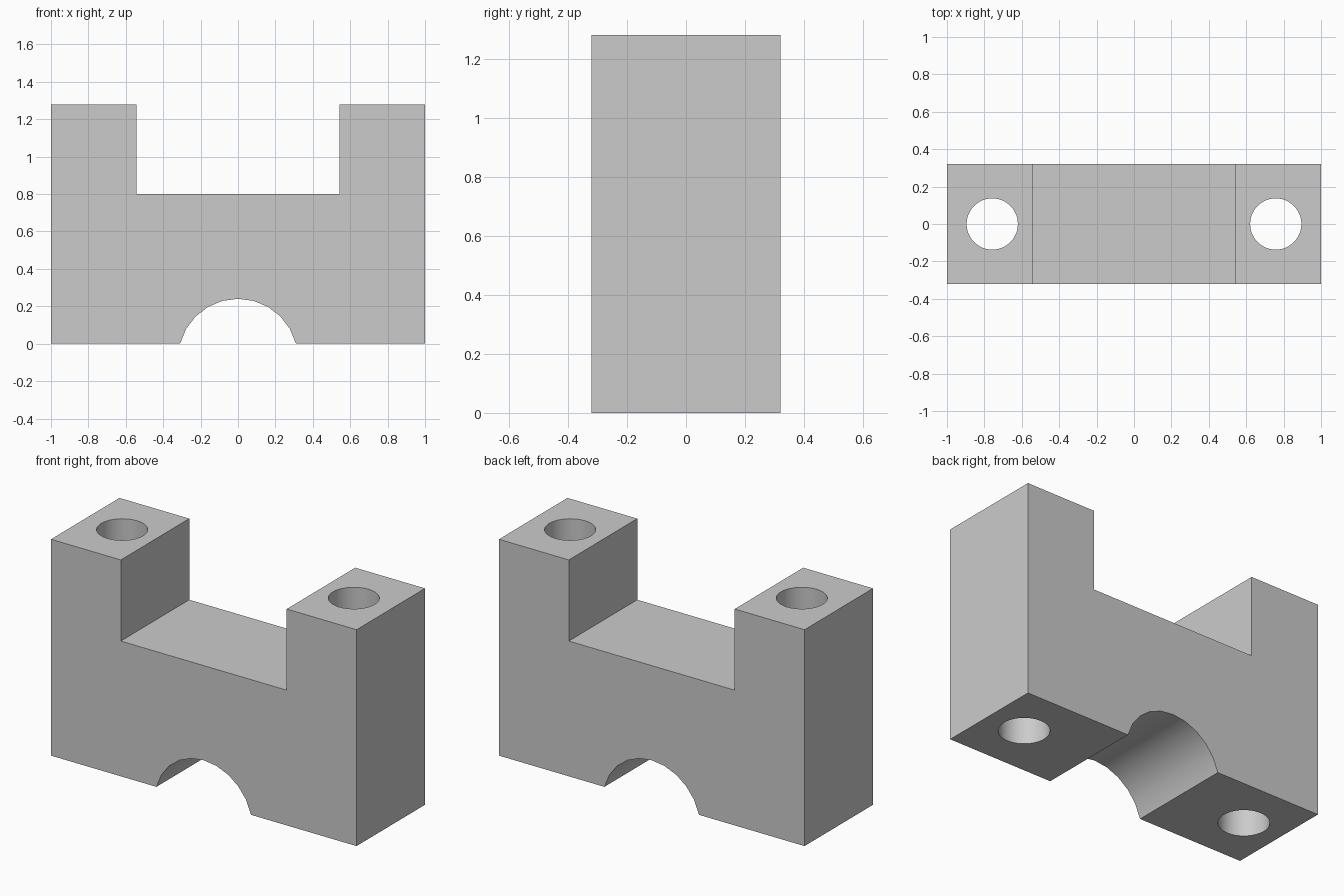
import bpy
import bmesh
from math import sin, cos, acos, radians

DEPTH = 0.32      # half depth
HEIGHT = 1.28
STEP_X, STEP_Z = 0.543, 0.80
ARCH_R, ARCH_Z = 0.32, -0.08
HOLE_X, HOLE_R = 0.758, 0.137

cube = bpy.data.objects.get("Cube")
if cube:
    bpy.data.objects.remove(cube, do_unlink=True)

grey = bpy.data.materials.new("plain grey")
grey.use_nodes = True
colour = (0.6, 0.6, 0.6, 1)
grey.diffuse_color = colour
grey.node_tree.nodes["Principled BSDF"].inputs["Base Color"].default_value = colour

# Half profile of the bracket from arch crown to saddle, then mirrored
angles = [radians(a) for a in range(0, 76, 15)]
angles[-1] = acos(-ARCH_Z / ARCH_R)
half = [(ARCH_R * sin(a), ARCH_Z + ARCH_R * cos(a)) for a in angles]
half[-1] = (half[-1][0], 0)
half += [(1, 0), (1, HEIGHT), (STEP_X, HEIGHT), (STEP_X, STEP_Z)]
profile = half + [(-x, z) for x, z in reversed(half[1:])]

# Bracket body, extruded front to back
bm = bmesh.new()
face = bm.faces.new([bm.verts.new((x, -DEPTH, z)) for x, z in profile])
ext = bmesh.ops.extrude_face_region(bm, geom=[face])
bmesh.ops.translate(bm, vec=(0, 2 * DEPTH, 0),
                    verts=[v for v in ext["geom"] if isinstance(v, bmesh.types.BMVert)])
bmesh.ops.recalc_face_normals(bm, faces=bm.faces)
mesh = bpy.data.meshes.new("saddle_bracket")
bm.to_mesh(mesh)
bm.free()
mesh.materials.append(grey)
body = bpy.data.objects.new("saddle_bracket", mesh)
bpy.context.collection.objects.link(body)

# Vertical bolt holes through both uprights
for side, x in (("left", HOLE_X), ("right", -HOLE_X)):
    bpy.ops.mesh.primitive_cylinder_add(vertices=48, radius=HOLE_R, depth=2,
                                        location=(x, 0, HEIGHT / 2))
    cutter = bpy.context.object
    cutter.name = side + "_hole_cutter"
    cutter.data.materials.append(grey)
    cutter.hide_render = True
    cutter.hide_set(True)
    cutter.display_type = 'WIRE'
    mod = body.modifiers.new(side + "_bolt_hole", 'BOOLEAN')
    mod.operation = 'DIFFERENCE'
    mod.solver = 'EXACT'
    mod.object = cutter

# Bake the holes, remove the cutters and smooth the curved walls
bpy.ops.object.select_all(action='DESELECT')
body.select_set(True)
bpy.context.view_layer.objects.active = body
for mod in list(body.modifiers):
    cutter = mod.object
    bpy.ops.object.modifier_apply(modifier=mod.name)
    bpy.data.objects.remove(cutter, do_unlink=True)
bpy.ops.object.shade_smooth_by_angle(angle=radians(30))
